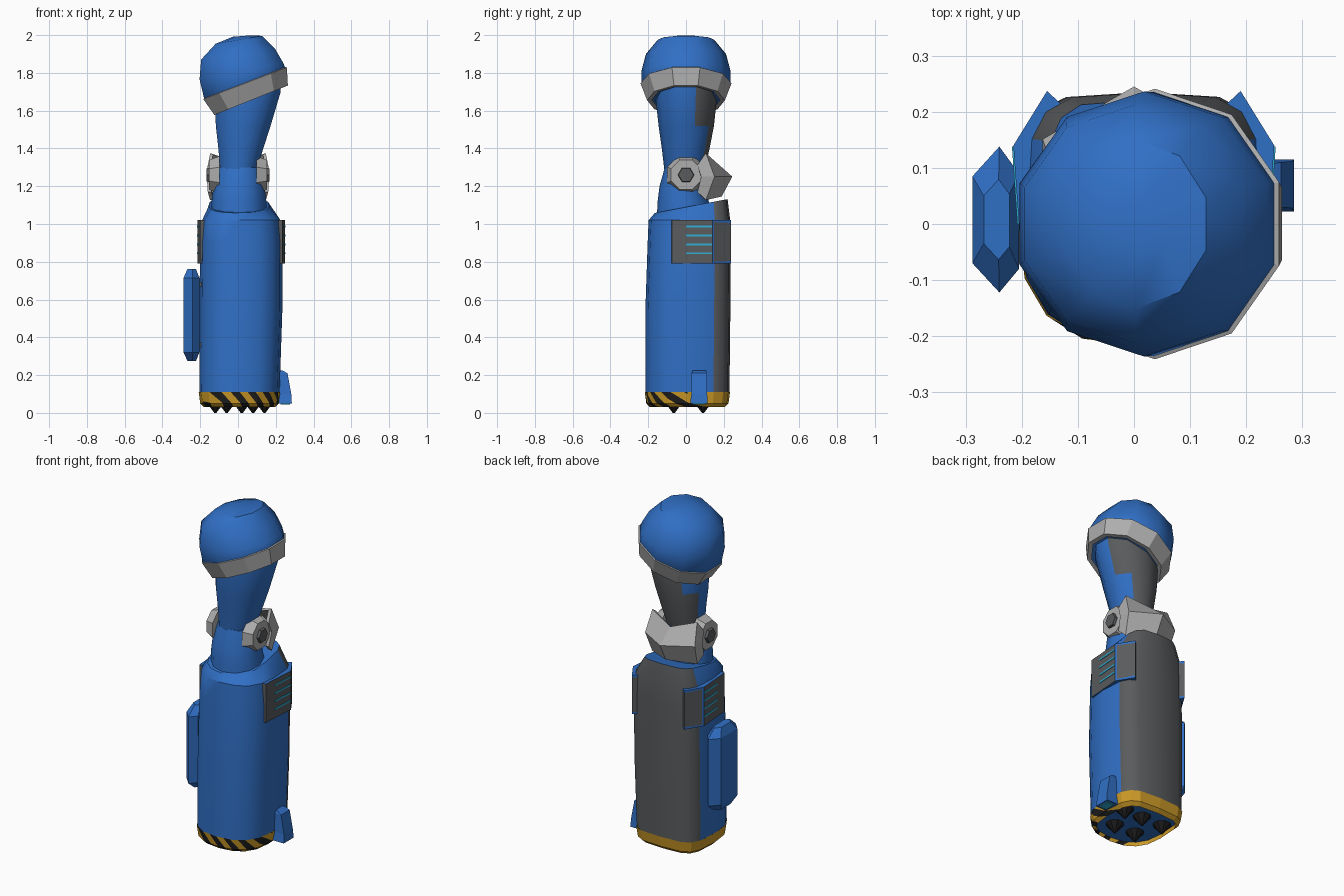
import bpy, bmesh, math
from mathutils import Matrix, Vector

if "Cube" in bpy.data.objects:
    bpy.data.objects.remove(bpy.data.objects["Cube"])


def material(name, rgb):
    m = bpy.data.materials.new(name)
    m.diffuse_color = (*rgb, 1)
    m.use_nodes = True
    m.node_tree.nodes["Principled BSDF"].inputs["Base Color"].default_value = (*rgb, 1)
    return m


BLUE = material("blue", (0.03, 0.16, 0.56))
GREY = material("dark grey", (0.1, 0.105, 0.11))
LIGHT = material("light grey", (0.42, 0.42, 0.42))
YELLOW = material("yellow", (0.6, 0.32, 0.02))
BLACK = material("black", (0.012, 0.012, 0.012))
CYAN = material("cyan", (0.03, 0.42, 0.65))


def finish(name, bm, mats, rule=None, smooth=None):
    bmesh.ops.recalc_face_normals(bm, faces=bm.faces)
    if rule:
        for f in bm.faces:
            f.material_index = rule(f.calc_center_median(), f.normal)
    me = bpy.data.meshes.new(name)
    bm.to_mesh(me)
    bm.free()
    for m in mats:
        me.materials.append(m)
    ob = bpy.data.objects.new(name, me)
    bpy.context.collection.objects.link(ob)
    if smooth:
        bpy.ops.object.select_all(action="DESELECT")
        ob.select_set(True)
        bpy.context.view_layer.objects.active = ob
        bpy.ops.object.shade_smooth_by_angle(angle=math.radians(smooth))
    return ob


def ring(x0, x1, y0, y1, z, slope_x=0, slope_y=0, n=10, front=1.0, back=1.0):
    """Oval between the given limits, squarer for powers below one."""
    cx, cy, rx, ry = (x0 + x1) / 2, (y0 + y1) / 2, (x1 - x0) / 2, (y1 - y0) / 2
    pts = []
    for i in range(n):
        a = math.pi / 2 + i * math.tau / n
        c, s = math.cos(a), math.sin(a)
        p = back if s > 0 else front
        dx = rx * math.copysign(abs(c) ** p, c)
        dy = ry * math.copysign(abs(s) ** p, s)
        pts.append((cx + dx, cy + dy, z + slope_x * dx + slope_y * dy))
    return pts


def loft(rings, caps=True):
    bm = bmesh.new()
    loops = [[bm.verts.new(p) for p in r] for r in rings]
    for a, b in zip(loops, loops[1:]):
        for i in range(len(a)):
            j = (i + 1) % len(a)
            bm.faces.new((a[i], a[j], b[j], b[i]))
    if caps:
        bm.faces.new(loops[0])
        bm.faces.new(loops[-1])
    return bm


def box(name, lo, hi, mat):
    bm = bmesh.new()
    lo, hi = Vector(lo), Vector(hi)
    bmesh.ops.create_cube(bm, size=1, matrix=Matrix.Translation((lo + hi) / 2) @ Matrix.Diagonal((*(hi - lo), 1)))
    return finish(name, bm, [mat])


def cone(name, center, axis, r1, r2, depth, sides, mat):
    bm = bmesh.new()
    turn = Vector(axis).to_track_quat("Z", "Y").to_matrix().to_4x4()
    spin = Matrix.Rotation(math.pi / sides, 4, "Z")
    bmesh.ops.create_cone(bm, cap_ends=True, segments=sides, radius1=r1, radius2=r2, depth=depth,
                          matrix=Matrix.Translation(center) @ turn @ spin)
    return finish(name, bm, [mat])


# Forearm with a dark back shell
def oval(*limits, **kw):
    return ring(*limits, n=16, front=0.8, back=0.5, **kw)


def forearm_rule(c, n):
    return int(c.y > 0.15 and c.z < 1.1 and n.z < 0.9)


finish("forearm", loft([
    oval(-0.205, 0.22, -0.215, 0.23, 0.108),
    oval(-0.205, 0.235, -0.215, 0.235, 0.55),
    oval(-0.2, 0.235, -0.203, 0.235, 0.9),
    oval(-0.19, 0.225, -0.198, 0.234, 1.02),
    oval(-0.155, 0.165, -0.165, 0.22, 1.095, slope_y=0.19),
]), [BLUE, GREY], forearm_rule, 35)

# Yellow wrist band with slanted black stripes on the front
bm = loft([
    oval(-0.18, 0.195, -0.19, 0.205, 0.06),
    oval(-0.18, 0.195, -0.19, 0.205, 0.03),
    oval(-0.2, 0.215, -0.21, 0.225, 0.05),
    oval(-0.208, 0.223, -0.218, 0.233, 0.11),
], caps=False)
slant, width = Vector((1, 0.5, 0.9)), 0.045
for k in range(-7, 8):
    geom = bm.verts[:] + bm.edges[:] + bm.faces[:]
    bmesh.ops.bisect_plane(bm, geom=geom, plane_co=slant * (k * width / slant.length_squared), plane_no=slant)


def stripe_rule(c, n):
    return int(c.y < 0.04 and c.x > -0.17 and c.z > 0.035 and math.floor(slant.dot(c) / width) % 2)


finish("wrist_band", bm, [YELLOW, BLACK], stripe_rule)
finish("wrist_base", loft([oval(-0.19, 0.2, -0.2, 0.21, 0.055), oval(-0.19, 0.2, -0.2, 0.21, 0.1)]), [BLUE])

# Pointed studs under the wrist
for i, (x, y) in enumerate([(-0.12, 0.09), (0.02, 0.09), (0.14, 0.09), (-0.06, -0.065), (0.08, -0.065)]):
    cone(f"stud_{i + 1}", (x, y, 0.03), (0, 0, -1), 0.055, 0.006, 0.06, 8, BLACK)

# Elbow and upper arm
finish("elbow", loft([
    ring(-0.145, 0.155, -0.155, 0.15, 1.02, n=12),
    ring(-0.14, 0.15, -0.15, 0.12, 1.12, n=12),
    ring(-0.13, 0.14, -0.14, 0.1, 1.2, n=12),
    ring(-0.105, 0.13, -0.112, 0.1, 1.3, n=12),
]), [BLUE], smooth=40)


def sleeve_rule(c, n):
    a = math.degrees(math.atan2(c.y, c.x - 0.035))
    return int(18 < a < 126 if c.z > 1.52 else 54 < a < 162)


finish("upper_arm", loft([
    ring(-0.1, 0.105, -0.115, 0.1, 1.29),
    ring(-0.11, 0.14, -0.128, 0.125, 1.4),
    ring(-0.125, 0.18, -0.145, 0.148, 1.52),
    ring(-0.13, 0.235, -0.165, 0.167, 1.7),
    ring(-0.11, 0.23, -0.16, 0.16, 1.78),
]), [BLUE, GREY], sleeve_rule, 40)

# Tilted shoulder cap and its trim
finish("shoulder_cap", loft([
    ring(-0.12, 0.255, -0.19, 0.19, 1.665, 0.4),
    ring(-0.19, 0.262, -0.235, 0.235, 1.745, 0.38),
    ring(-0.215, 0.25, -0.236, 0.236, 1.81, 0.2),
    ring(-0.205, 0.205, -0.212, 0.212, 1.9, 0.15),
    ring(-0.125, 0.135, -0.15, 0.15, 1.975, 0.17),
    ring(-0.03, 0.07, -0.05, 0.05, 1.995, 0.08),
]), [BLUE], smooth=40)
finish("shoulder_trim", loft([
    ring(-0.115, 0.25, -0.18, 0.18, 1.657, 0.4),
    ring(-0.135, 0.274, -0.206, 0.206, 1.655, 0.4),
    ring(-0.195, 0.27, -0.241, 0.241, 1.745, 0.38),
    ring(-0.185, 0.26, -0.23, 0.23, 1.75, 0.38),
], caps=False), [LIGHT])

# Elbow hinge discs with hexagonal bolts
for side, sign in (("left", 1), ("right", -1)):
    axis = (sign, 0, 0)
    cone(f"hinge_disc_{side}", (sign * 0.125, 0, 1.26), axis, 0.108, 0.085, 0.055, 8, LIGHT)
    cone(f"hinge_bolt_{side}", (sign * 0.155, 0, 1.26), axis, 0.045, 0.04, 0.025, 6, GREY)

# Folded guard behind the elbow: each station runs top, ridge, bottom
half = [
    [(0.15, 0.06, 1.31), (0.155, 0.08, 1.25), (0.15, 0.06, 1.17)],
    [(0.14, 0.1, 1.37), (0.155, 0.145, 1.25), (0.14, 0.1, 1.13)],
    [(0, 0.14, 1.32), (0, 0.235, 1.25), (0, 0.18, 1.15)],
]
stations = half + [[(-x, y, z) for x, y, z in s] for s in reversed(half[:2])]
bm = bmesh.new()
grid = [[bm.verts.new(p) for p in s] for s in stations]
for a, b in zip(grid, grid[1:]):
    for i in range(2):
        bm.faces.new((a[i], b[i], b[i + 1], a[i + 1]))
guard = finish("elbow_guard", bm, [LIGHT])
mod = guard.modifiers.new("thickness", "SOLIDIFY")
mod.thickness, mod.offset = 0.02, 0

# Vent panels on both sides, each wrapping round the back corner
MID = 0.0175
outline = [(0.19, -0.08), (0.235, -0.075), (0.25, 0.14), (0.19, 0.237), (0.15, 0.2)]
for side, sign in (("left", 1), ("right", -1)):
    def place(x):
        return MID + sign * (x - MID)

    bm = loft([[(place(x), y, z) for x, y in outline] for z in (0.79, 1.02)])
    bmesh.ops.recalc_face_normals(bm, faces=bm.faces)
    corner = [f for f in bm.faces if abs(f.normal.x) > 0.5 and f.normal.y > 0.4]
    bmesh.ops.inset_region(bm, faces=corner, thickness=0.014, depth=0)
    inner = set((round(f.calc_center_median().z, 3), round(f.calc_area(), 5)) for f in corner)
    keep = [f.calc_center_median().copy() for f in corner]

    def vent_rule(c, n):
        if abs(n.x) > 0.95 or n.y < -0.5:
            return 1
        return int(any((c - k).length < 0.001 for k in keep))

    finish(f"vent_panel_{side}", bm, [BLUE, GREY], vent_rule)
    for i in range(4):
        z = 0.845 + i * 0.047
        bm = loft([[(place(x), y, h) for x, y in ((0.237, 0), (0.243, 0), (0.2525, 0.138), (0.247, 0.138))]
                   for h in (z - 0.005, z + 0.005)])
        finish(f"vent_slot_{side}_{i + 1}", bm, [CYAN])

# Side pod with chamfered ends, on two brackets
def pod(s, z):
    shape = [(-0.205, -0.08), (-0.24, -0.122), (-0.288, -0.07), (-0.288, 0.085), (-0.24, 0.138), (-0.205, 0.09)]
    return [(-0.243 + (x + 0.243) * s, 0.008 + (y - 0.008) * s, z) for x, y in shape]


finish("side_pod", loft([pod(0.55, 0.275), pod(1, 0.32), pod(1, 0.715), pod(0.55, 0.762)]), [BLUE])
for i, z in enumerate((0.36, 0.68)):
    box(f"pod_bracket_{i + 1}", (-0.215, -0.07, z - 0.013), (-0.175, 0.08, z + 0.013), GREY)

# Small thruster low on the left side
finish("thruster", loft([
    [(0.2, 0.022, 0.05), (0.285, 0.022, 0.05), (0.285, 0.115, 0.05), (0.2, 0.115, 0.05)],
    [(0.2, 0.028, 0.1), (0.282, 0.028, 0.1), (0.282, 0.112, 0.1), (0.2, 0.112, 0.1)],
    [(0.2, 0.03, 0.21), (0.262, 0.03, 0.21), (0.262, 0.11, 0.21), (0.2, 0.11, 0.21)],
    [(0.2, 0.035, 0.225), (0.235, 0.035, 0.225), (0.235, 0.105, 0.225), (0.2, 0.105, 0.225)],
]), [BLUE])
box("thruster_glow", (0.225, 0.035, 0.045), (0.275, 0.103, 0.052), CYAN)
